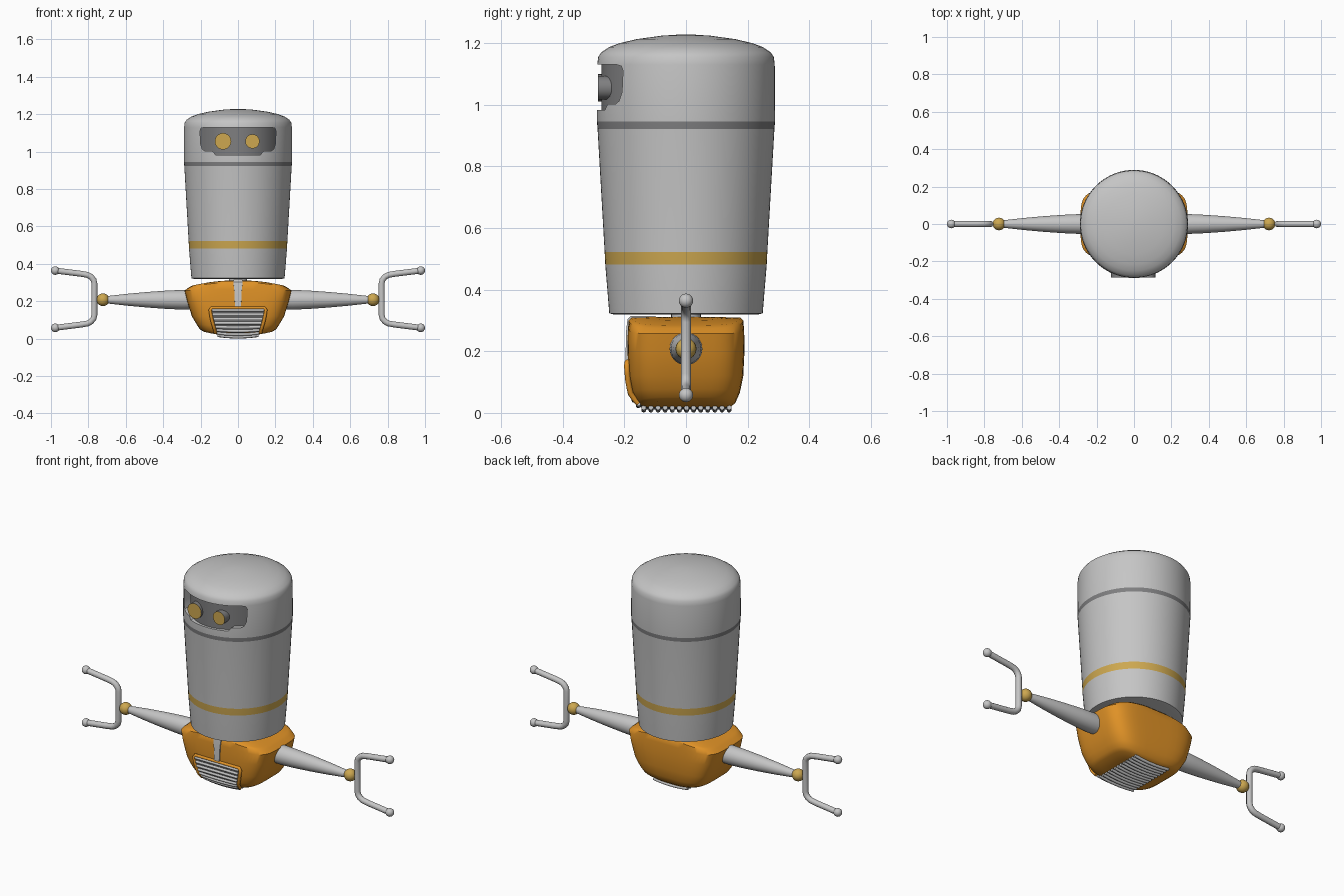
import bpy, bmesh, math
from mathutils import Matrix, Vector

if "Cube" in bpy.data.objects:
    bpy.data.objects.remove(bpy.data.objects["Cube"])


def mat(name, rgb):
    m = bpy.data.materials.new(name)
    m.diffuse_color = (*rgb, 1)
    m.use_nodes = True
    m.node_tree.nodes["Principled BSDF"].inputs["Base Color"].default_value = m.diffuse_color
    return m


LIGHT = mat("light_grey", (0.56, 0.56, 0.56))
DARK = mat("mid_grey", (0.21, 0.21, 0.215))
ORANGE = mat("orange", (0.75, 0.29, 0.02))
GOLD = mat("gold", (0.61, 0.39, 0.08))


def finish(name, bm, *mats, angle=35):
    bmesh.ops.recalc_face_normals(bm, faces=bm.faces)
    me = bpy.data.meshes.new(name)
    bm.to_mesh(me)
    bm.free()
    ob = bpy.data.objects.new(name, me)
    bpy.context.collection.objects.link(ob)
    for m in mats:
        me.materials.append(m)
    select(ob)
    if angle:
        bpy.ops.object.shade_smooth_by_angle(angle=math.radians(angle))
    return ob


def select(ob):
    bpy.ops.object.select_all(action='DESELECT')
    ob.select_set(True)
    bpy.context.view_layer.objects.active = ob


def loft(rings):
    """Bridge equal-length closed rings of points and cap both ends."""
    bm = bmesh.new()
    vs = [[bm.verts.new(p) for p in r] for r in rings]
    n = len(vs[0])
    for a, b in zip(vs, vs[1:]):
        for i in range(n):
            bm.faces.new((a[i], a[(i + 1) % n], b[(i + 1) % n], b[i]))
    bm.faces.new(vs[0][::-1])
    bm.faces.new(vs[-1])
    return bm


def circle(r, z, n, sy=1.0):
    return [(r * math.cos(2 * math.pi * i / n), sy * r * math.sin(2 * math.pi * i / n), z) for i in range(n)]


def tubes(name, paths, radius, material):
    cu = bpy.data.curves.new(name, 'CURVE')
    cu.dimensions = '3D'
    cu.bevel_depth, cu.bevel_resolution, cu.use_fill_caps = radius, 3, True
    for pts in paths:
        s = cu.splines.new('POLY')
        s.points.add(len(pts) - 1)
        for p, co in zip(s.points, pts):
            p.co = (*co, 1)
    ob = bpy.data.objects.new(name, cu)
    bpy.context.collection.objects.link(ob)
    cu.materials.append(material)
    select(ob)
    bpy.ops.object.convert(target='MESH')
    bpy.ops.object.shade_smooth_by_angle(angle=math.radians(50))


def ball(name, loc, r, material):
    bm = bmesh.new()
    bmesh.ops.create_uvsphere(bm, u_segments=20, v_segments=12, radius=r, matrix=Matrix.Translation(loc))
    finish(name, bm, material, angle=60)


# Head: turned profile with a visor opening cut in the front
profile = [(0.236, 0.32), (0.249, 0.323), (0.262, 0.482), (0.264, 0.522), (0.287, 0.922), (0.289, 0.945),
           (0.288, 1.13), (0.285, 1.155), (0.275, 1.17), (0.25, 1.187), (0.215, 1.2), (0.16, 1.213),
           (0.08, 1.224), (0.02, 1.228)]
head = finish("head", loft([circle(r, z, 72) for r, z in profile]), LIGHT, GOLD, DARK, angle=0)
half = [(0.0, 0.983), (0.12, 0.983), (0.135, 1.002), (0.175, 1.002), (0.19, 1.012), (0.2, 1.04),
        (0.203, 1.11), (0.197, 1.125), (0.18, 1.13)]
outline = half + [(-x, z) for x, z in half[:0:-1]]
cutter = finish("visor_cutter", loft([[(x, y, z) for x, z in outline] for y in (-0.4, -0.14)]), LIGHT, angle=0)
cutter.hide_render = True
mod = head.modifiers.new("visor", 'BOOLEAN')
mod.object, mod.operation, mod.solver = cutter, 'DIFFERENCE', 'EXACT'
select(head)
bpy.ops.object.modifier_apply(modifier="visor")
bpy.data.objects.remove(cutter)
for p in head.data.polygons:
    c = p.center
    p.material_index = 1 if 0.482 < c.z < 0.522 else 2 if 0.922 < c.z < 0.945 else 0
select(head)
bpy.ops.object.shade_smooth_by_angle(angle=math.radians(35))

# Visor face behind the opening, and two eyes of different size
finish("visor_face", loft([circle(0.238, z, 64, 0.275 / 0.238) for z in (0.97, 1.14)]), DARK)
for x, r in ((-0.08, 0.044), (0.077, 0.038)):
    bm = loft([circle(r, 0, 32), circle(r, 0.045, 32)])
    bm.transform(Matrix.Translation((x, -0.241, 1.055)) @ Matrix.Rotation(math.pi / 2, 4, 'X'))
    for f in bm.faces:
        f.material_index = 0 if len(f.verts) > 4 else 1
    finish("eye", bm, GOLD, DARK)

# Neck
finish("neck", loft([circle(0.048, z, 32) for z in (0.27, 0.33)]), LIGHT)


# Body: squarish rings, bowed across the width
def body_ring(z, hx, hy, c, n=52, e=4.5):
    pts = []
    for i in range(n):
        a = 2 * math.pi * (i + 0.5) / n
        x = hx * math.copysign(abs(math.cos(a)) ** (2 / e), math.cos(a))
        y = hy * math.copysign(abs(math.sin(a)) ** (2 / e), math.sin(a))
        pts.append((x, y, z + c * x * x))
    return pts


rings = [(0.014, 0.06, 0.04, 0.7), (0.014, 0.13, 0.095, 0.7), (0.014, 0.185, 0.14, 0.7), (0.03, 0.205, 0.16, 0.5),
         (0.065, 0.222, 0.175, 0.25), (0.12, 0.247, 0.186, 0.0), (0.2, 0.272, 0.19, 0.0), (0.265, 0.286, 0.189, -0.1),
         (0.302, 0.262, 0.186, -0.4), (0.311, 0.244, 0.177, -0.45), (0.312, 0.16, 0.11, -0.45), (0.312, 0.06, 0.04, -0.45)]
finish("body", loft([body_ring(*r) for r in rings]), ORANGE, angle=40)

# Grille: slats running down the front and along the underside
path = [(-0.192, 0.152, 0.14), (-0.189, 0.11, 0.133), (-0.18, 0.06, 0.12), (-0.163, 0.03, 0.113),
        (-0.14, 0.009, 0.11), (0.0, 0.008, 0.11), (0.14, 0.009, 0.11)]
pts = [Vector(p) for p in path]


def along(d):
    for a, b in zip(pts, pts[1:]):
        seg = (b - a).to_2d().length
        if d <= seg:
            return a.lerp(b, d / seg)
        d -= seg
    return pts[-1]


def slat(y, z, w):
    bow = 0.7 * max(0, 1 - max(0, z - 0.01) / 0.07)
    return [(w * t, y, z + bow * (w * t) ** 2) for t in (-1, -0.6, -0.2, 0.2, 0.6, 1)]


total = sum((b - a).to_2d().length for a, b in zip(pts, pts[1:]))
rows = [along(total * i / 19) for i in range(20)]
tubes("grille_slats", [slat(*r) for r in rows], 0.008, LIGHT)
bm = bmesh.new()
strip = [[bm.verts.new(p) for p in slat(r.x, r.y + 0.002, r.z)] for r in rows]
for a, b in zip(strip, strip[1:]):
    for i in range(5):
        bm.faces.new((a[i], a[i + 1], b[i + 1], b[i]))
finish("grille_backing", bm, DARK)
edge = [slat(r.x, r.y, r.z + 0.009)[-1] for r in rows[:7]]
top = [(0.14, -0.19, 0.165), (-0.14, -0.19, 0.165)]
tubes("grille_frame", [edge[::-1] + top + [(-x, y, z) for x, y, z in edge]], 0.009, ORANGE)

# Strap down the front of the body
strap = [(-0.1, 0.314, 0.025), (-0.178, 0.315, 0.025), (-0.19, 0.303, 0.025), (-0.195, 0.26, 0.02), (-0.196, 0.17, 0.016)]
finish("front_strap", loft([[(-w, y, z), (w, y, z), (w, y + 0.012, z - 0.008), (-w, y + 0.012, z - 0.008)]
                            for y, z, w in strap]), LIGHT)

# Arms, wrists and two-pronged hands on both sides
AXIS = 0.208
for s in (-1, 1):
    arm = [(0.048, 0.2), (0.053, 0.29), (0.049, 0.38), (0.042, 0.48), (0.032, 0.59), (0.022, 0.68), (0.018, 0.71)]
    bm = loft([circle(r, x, 28) for r, x in arm])
    bm.transform(Matrix.Translation((0, 0, AXIS)) @ Matrix.Rotation(s * math.pi / 2, 4, 'Y'))
    finish("arm", bm, LIGHT)
    ball("wrist", (s * 0.722, 0, AXIS), 0.034, GOLD)
    prong = [(0.768, 0.085), (0.772, 0.103), (0.786, 0.12), (0.805, 0.13), (0.84, 0.136), (0.977, 0.153)]
    full = [(x, -dz) for x, dz in prong[::-1]] + prong
    tubes("hand", [[(s * x, 0, AXIS + 0.003 + dz) for x, dz in full]], 0.0165, LIGHT)
    for d in (-1, 1):
        ball("fingertip", (s * 0.977, 0, AXIS + 0.003 + d * 0.153), 0.023, LIGHT)
